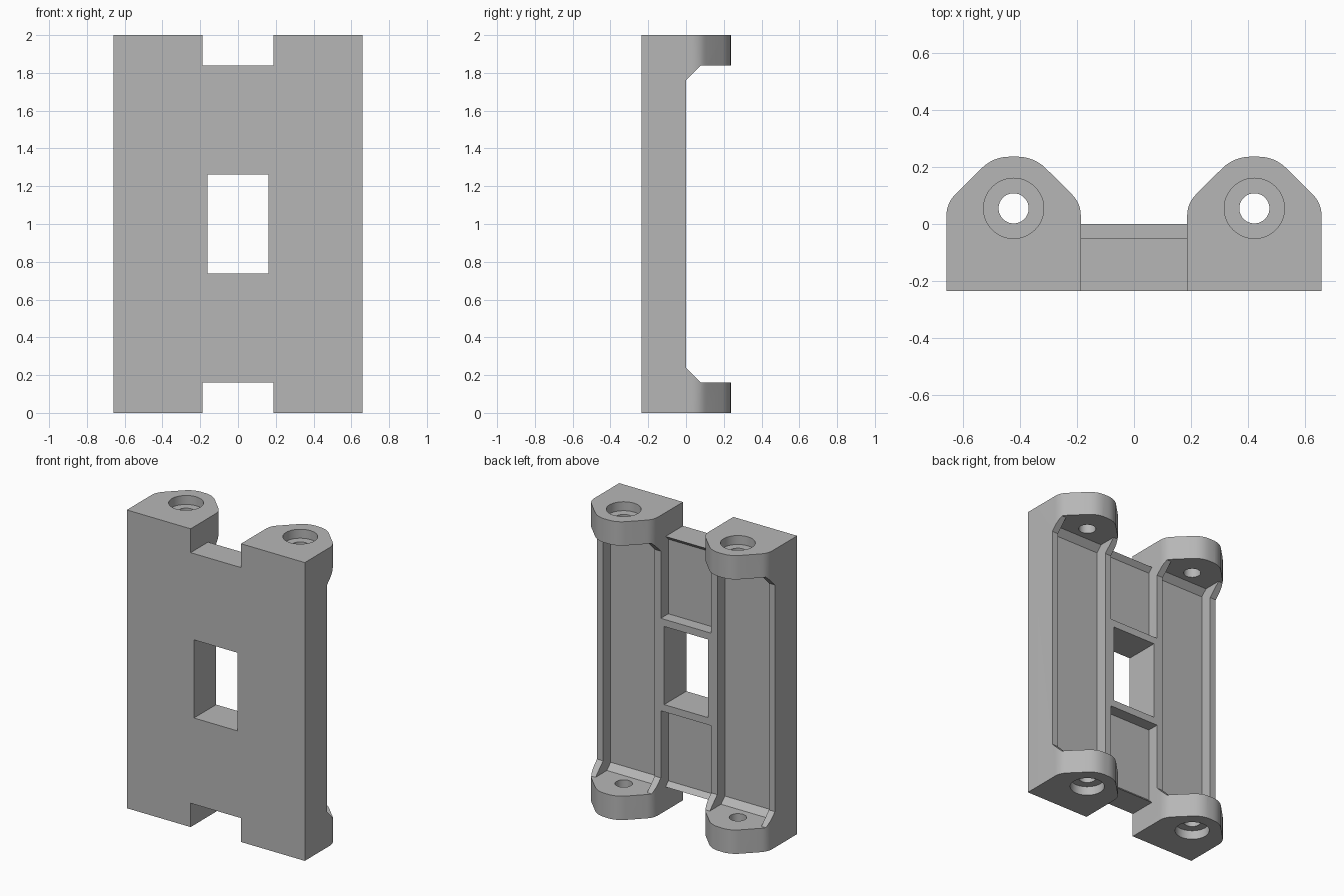
import bpy
import bmesh
import math
from mathutils import Vector

cube = bpy.data.objects.get("Cube")
if cube:
    bpy.data.objects.remove(cube, do_unlink=True)

grey = bpy.data.materials.new("plain_grey")
grey.use_nodes = True
grey.diffuse_color = (0.47, 0.47, 0.47, 1)
grey.node_tree.nodes["Principled BSDF"].inputs["Base Color"].default_value = grey.diffuse_color

HEIGHT, FRONT, BACK = 2.0, -0.235, 0.237
INNER, OUTER = 0.187, 0.66           # x limits of a rail
RAIL_X = (INNER + OUTER) / 2
LUG, RIM = 0.16, 0.045               # lug thickness, rib width
FLOOR = -0.08                        # pocket floor


def prism(name, points, start, end, axis):
    """Extrude a closed outline along x (points are y, z) or z (points are x, y)."""
    bm = bmesh.new()
    place = (lambda p: (start, p[0], p[1])) if axis == "x" else (lambda p: (p[0], p[1], start))
    face = bm.faces.new([bm.verts.new(place(p)) for p in points])
    shift = (end - start, 0, 0) if axis == "x" else (0, 0, end - start)
    top = bmesh.ops.extrude_face_region(bm, geom=[face])["geom"]
    bmesh.ops.translate(bm, vec=shift, verts=[v for v in top if isinstance(v, bmesh.types.BMVert)])
    bmesh.ops.recalc_face_normals(bm, faces=bm.faces)
    mesh = bpy.data.meshes.new(name)
    bm.to_mesh(mesh)
    bm.free()
    mesh.materials.append(grey)
    obj = bpy.data.objects.new(name, mesh)
    bpy.context.collection.objects.link(obj)
    return obj


def activate(obj):
    bpy.ops.object.select_all(action="DESELECT")
    obj.select_set(True)
    bpy.context.view_layer.objects.active = obj


def combine(obj, tool, operation="DIFFERENCE"):
    mod = obj.modifiers.new("cut", "BOOLEAN")
    mod.object, mod.operation, mod.solver = tool, operation, "EXACT"
    activate(obj)
    bpy.ops.object.modifier_apply(modifier=mod.name)
    bpy.data.objects.remove(tool, do_unlink=True)


def both_ends(lower):
    """Complete a lower half outline with its reflection about mid height."""
    return lower + [(y, HEIGHT - z) for y, z in reversed(lower)]


def rounded(prev, corner, nxt, reach, steps=6):
    a, b, c = Vector(prev), Vector(corner), Vector(nxt)
    p, q = b + (a - b).normalized() * reach, b + (c - b).normalized() * reach
    ts = [i / steps for i in range(steps + 1)]
    return [tuple(p * (1 - t) ** 2 + b * 2 * t * (1 - t) + q * t * t) for t in ts]


def circle(x, y, radius, count=48):
    return [(x + radius * math.cos(math.tau * i / count),
             y + radius * math.sin(math.tau * i / count)) for i in range(count)]


# Rail: C-shaped side profile limited by the rounded lug plan
rail = prism("rail_left", both_ends([(FRONT, 0), (BACK + 0.1, 0), (BACK + 0.1, LUG),
                                     (0.08, LUG), (0, LUG + 0.08)]), INNER, OUTER, "x")
half = (OUTER - INNER) / 2
side, slope, crown = (half, 0), (half, 0.073), (0.072, BACK)
right_half = ([(half, FRONT - 0.1)] + rounded(side, slope, crown, 0.045)
              + rounded(slope, crown, (0, BACK), 0.06))
plan = [(RAIL_X + x, y) for x, y in right_half]
plan += [(RAIL_X - x, y) for x, y in reversed(right_half)]
combine(rail, prism("lug_plan", plan, -0.1, HEIGHT + 0.1, "z"), "INTERSECT")

# Long pocket between the two ribs, chamfered at the lugs
pocket = both_ends([(BACK + 0.2, LUG), (FLOOR + 0.04, LUG), (FLOOR, LUG + 0.04)])
combine(rail, prism("pocket", pocket, INNER + RIM, OUTER - RIM, "x"))

# Screw holes with counterbores on the outer faces
hole_y, depth = 0.055, 0.06
combine(rail, prism("hole", circle(RAIL_X, hole_y, 0.053), -0.1, HEIGHT + 0.1, "z"))
for low, high in ((-0.1, depth), (HEIGHT - depth, HEIGHT + 0.1)):
    combine(rail, prism("counterbore", circle(RAIL_X, hole_y, 0.106), low, high, "z"))

activate(rail)
bpy.ops.object.shade_smooth_by_angle(angle=math.radians(25))

# Mirrored rail
twin = rail.copy()
twin.data = rail.data.copy()
twin.name = "rail_right"
bpy.context.collection.objects.link(twin)
bm = bmesh.new()
bm.from_mesh(twin.data)
for v in bm.verts:
    v.co.x = -v.co.x
bmesh.ops.reverse_faces(bm, faces=bm.faces)
bm.to_mesh(twin.data)
bm.free()

# Web joining the rails, with a raised frame around the window
web = prism("centre_web", both_ends([(FRONT, LUG), (-0.05, LUG), (FLOOR, LUG + 0.03),
                                     (FLOOR, 0.69), (0, 0.69)]), -INNER, INNER, "x")
window = [(FRONT - 0.1, 0.738), (0.1, 0.738), (0.1, 1.262), (FRONT - 0.1, 1.262)]
combine(web, prism("window", window, -0.162, 0.162, "x"))
